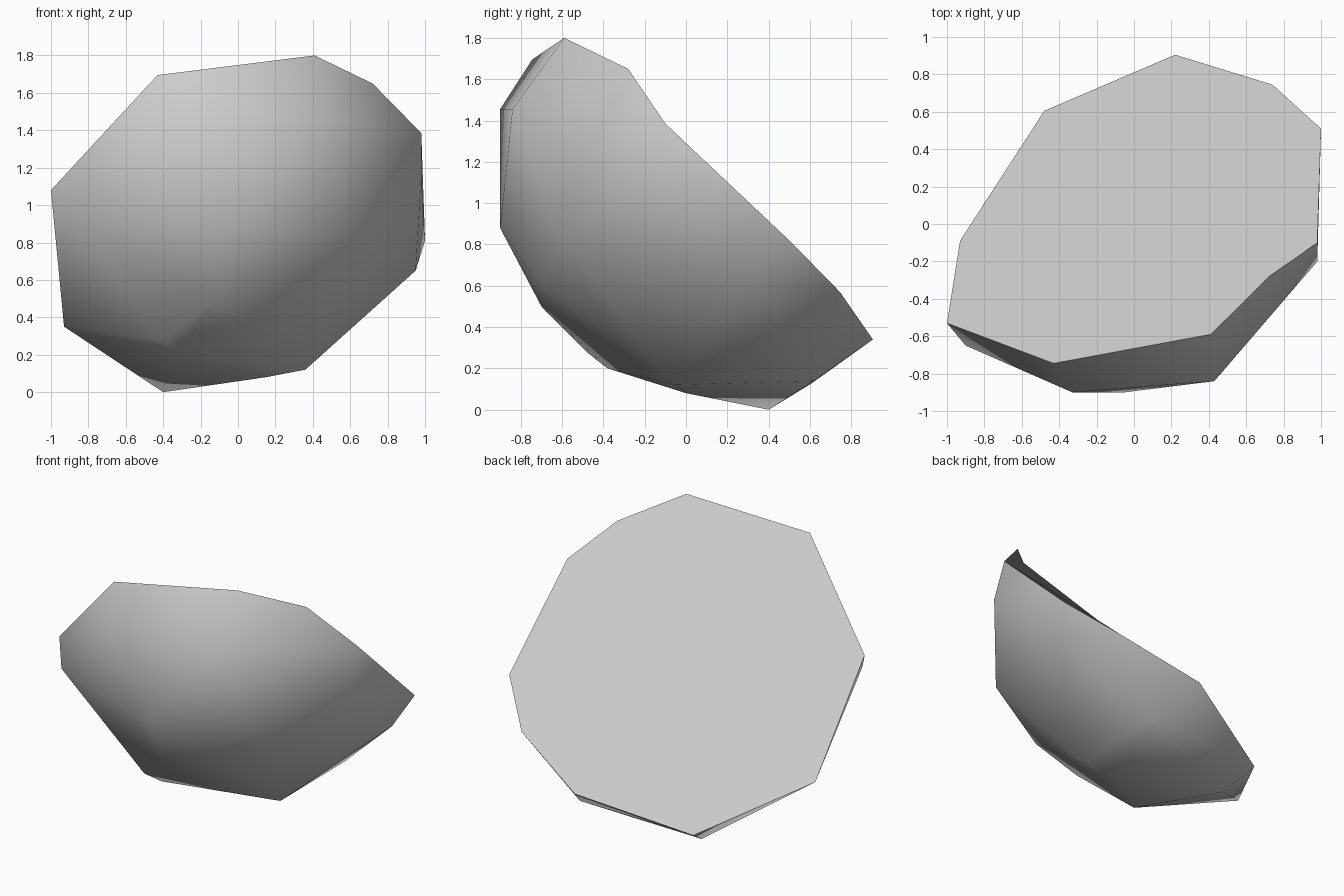
import bpy, bmesh
from mathutils import Vector

if "Cube" in bpy.data.objects:
    bpy.data.objects.remove(bpy.data.objects["Cube"])

# uneven ten-sided rim of the tilted face, in order
rim = [(-.43, -.745, 1.695), (.41, -.59, 1.80), (.72, -.28, 1.65), (.98, -.10, 1.385),
       (1.0, .51, .81), (.74, .745, .57), (.22, .905, .34), (-.48, .605, .125),
       (-.93, -.09, .35), (-1.0, -.53, 1.08)]
# corners of the bulging underside
belly = [(-.33, -.90, 1.455), (-.05, -.90, .88), (.43, -.84, 1.455), (.63, -.60, .82),
         (.98, -.20, 1.15), (.95, .33, .65), (.36, -.05, .12), (.15, 0, .08),
         (.38, .62, .14), (-.40, .40, 0), (-.39, -.47, .27), (-.32, -.38, .20),
         (-.90, -.65, .93), (-.12, -.70, .50), (.20, -.72, .62)]

bm = bmesh.new()
rv = [bm.verts.new(p) for p in rim]
for p in belly:
    bm.verts.new(p)
bmesh.ops.convex_hull(bm, input=bm.verts[:], use_existing_faces=False)

# open the hull over the tilted face
bm.normal_update()
out = Vector((-.3, .67, .67))
lid = [f for f in bm.faces if all(v in rv for v in f.verts) and f.normal.dot(out) > .3]
bmesh.ops.delete(bm, geom=lid, context='FACES_ONLY')
bmesh.ops.delete(bm, geom=[e for e in bm.edges if not e.link_faces], context='EDGES')

# close it with one broad, slightly warped face
bm.faces.new(rv)
bmesh.ops.delete(bm, geom=[v for v in bm.verts if not v.link_faces], context='VERTS')
bmesh.ops.recalc_face_normals(bm, faces=bm.faces[:])

# smooth shading with a crisp rim
for f in bm.faces:
    f.smooth = True
for e in bm.edges:
    if e.verts[0] in rv and e.verts[1] in rv:
        e.smooth = False

mesh = bpy.data.meshes.new("half_stone")
bm.to_mesh(mesh)
bm.free()
bpy.context.collection.objects.link(bpy.data.objects.new("half_stone", mesh))
